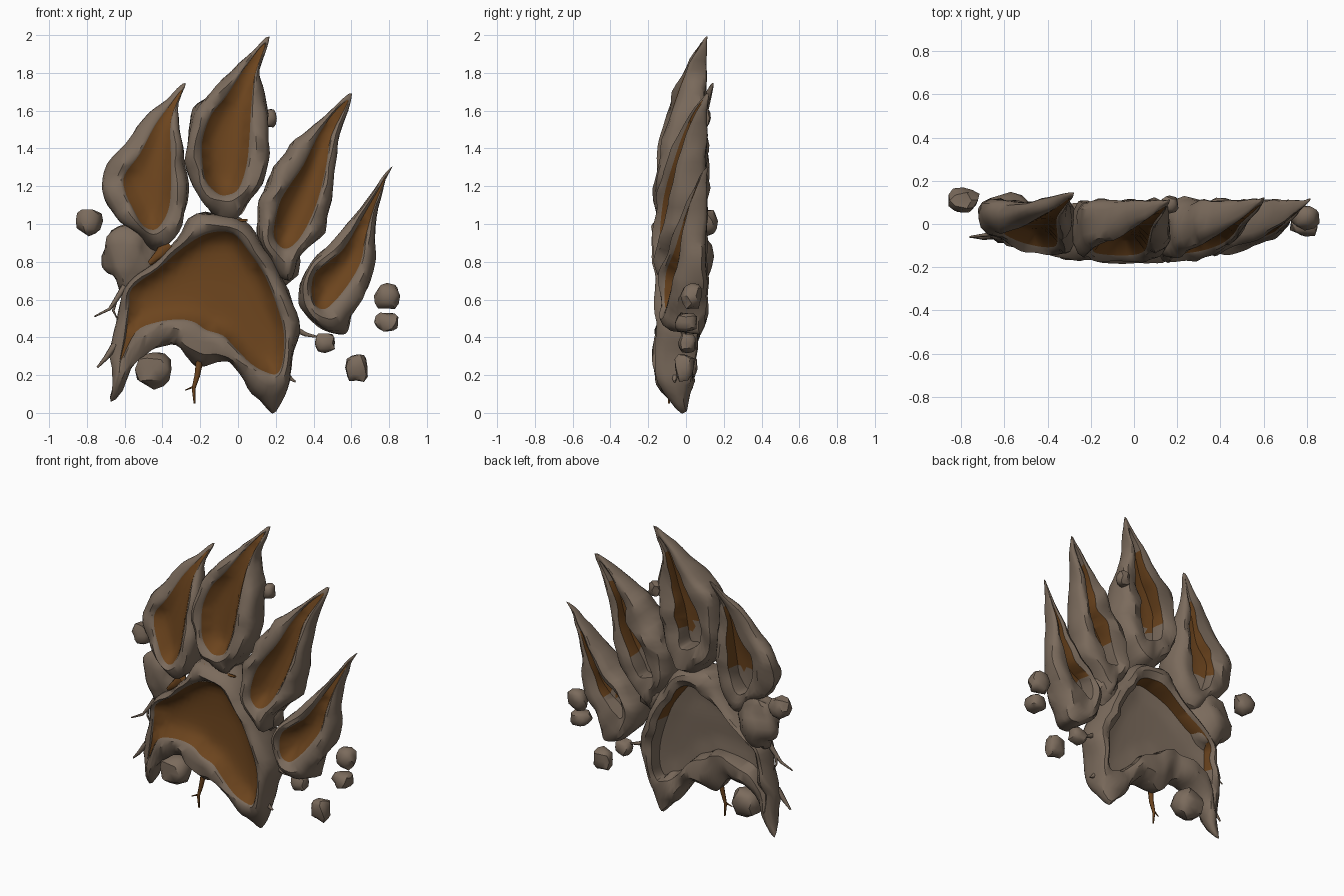
import bpy, bmesh, math, random
from mathutils import Vector, noise
from mathutils.geometry import delaunay_2d_cdt, intersect_point_line

if "Cube" in bpy.data.objects:
    bpy.data.objects.remove(bpy.data.objects["Cube"])

random.seed(4)


def material(name, rgb):
    m = bpy.data.materials.new(name)
    m.diffuse_color = (*rgb, 1)
    m.use_nodes = True
    m.node_tree.nodes["Principled BSDF"].inputs["Base Color"].default_value = m.diffuse_color
    return m


STONE = material("grey brown stone", (0.198, 0.147, 0.108))
EARTH = material("rust brown earth", (0.15, 0.058, 0.0125))


def finish(name, bm, mats, angle=40):
    me = bpy.data.meshes.new(name)
    bm.to_mesh(me)
    bm.free()
    ob = bpy.data.objects.new(name, me)
    bpy.context.collection.objects.link(ob)
    for m in mats:
        me.materials.append(m)
    bpy.ops.object.select_all(action='DESELECT')
    ob.select_set(True)
    bpy.context.view_layer.objects.active = ob
    bpy.ops.object.shade_smooth_by_angle(angle=math.radians(angle))
    return ob


def smooth_loop(pts, k=4):
    """Closed Catmull-Rom curve through 2D points."""
    out, n = [], len(pts)
    for i in range(n):
        a, b, c, d = (pts[(i + j) % n] for j in (-1, 0, 1, 2))
        for s in range(k):
            t = s / k
            out.append(0.5 * (2 * b + (c - a) * t + (2 * a - 5 * b + 4 * c - d) * t * t
                              + (3 * b - a - 3 * c + d) * t ** 3))
    return out


def edge_distance(p, loop):
    best = 9
    for i, a in enumerate(loop):
        b = loop[i - 1]
        q, f = intersect_point_line(p, a, b)
        q = Vector(q[:2]) if 0 <= f <= 1 else (a if f < 0 else b)
        best = min(best, (p - q).length)
    return best


def inside(p, loop):
    hit = False
    for i, a in enumerate(loop):
        b = loop[i - 1]
        if (a.y > p.y) != (b.y > p.y) and p.x < a.x + (p.y - a.y) * (b.x - a.x) / (b.y - a.y):
            hit = not hit
    return hit


def sheet(name, loop, height, mats, rule=None, flip=False):
    """Fill an outline with a dished sheet; rule picks the second colour."""
    pts = list(loop)
    n = len(pts)
    step = 0.04
    for i in range(-22, 23):
        for j in range(0, 52):
            p = Vector((i * step + (j % 2) * step / 2, j * step))
            if inside(p, loop) and edge_distance(p, loop) > 0.018:
                pts.append(p)
    vs, _, fs, *_ = delaunay_2d_cdt(pts, [(i, (i + 1) % n) for i in range(n)], [], 1, 1e-5)
    bm = bmesh.new()
    bv = [bm.verts.new((p.x, height(p, edge_distance(p, loop)), p.y)) for p in vs]
    for f in fs:
        face = bm.faces.new([bv[i] for i in (reversed(f) if flip else f)])
        c = sum((vs[i] for i in f), Vector((0, 0))) / 3
        if rule and rule(c):
            face.material_index = 1
    finish(name, bm, mats, 70)


def pad(name, rows, bend, shrink, is_palm=False):
    """Stone rim, earthy front dish and recessed back from paired outlines."""
    outer = smooth_loop([Vector(r[:2]) for r in rows])
    inner = smooth_loop([Vector(r[2:]) for r in rows])
    tip, base = Vector(rows[0][:2]), Vector(rows[len(rows) // 2][:2])
    axis = tip - base

    def along(p):
        return min(1, max(0, (p - base).dot(axis) / axis.length_squared))

    def front(p):
        y = -0.182 + 0.25 * p.x ** 2
        if is_palm:
            return y + 0.12 * max(0, 1 - p.y / 0.25) ** 2
        return y + bend * along(p) ** 2

    def back(p):
        if is_palm:
            return max(min(0.1, 0.015 + 0.12 * p.y), front(p) + 0.025)
        return max(0.11, front(p) + 0.015 + 0.05 * min(1, 5 * (1 - along(p))))

    def at(p, f):
        a = front(p)
        return a + (back(p) - a) * f

    # where the recessed back shows earth instead of stone
    def earthy(p):
        if is_palm:
            return p.y > 0.68 or (p.x < -0.5 and p.y > 0.5)
        return 0.3 + 0.03 * math.sin(p.x * 60) < along(p) < 0.8

    # rim section: (0 inner .. 1 outer, 0 front .. 1 back)
    section = [(0, 0.12), (0.12, 0.05), (0.38, 0), (0.7, 0.06), (0.93, 0.22), (1, 0.5), (0.94, 0.8),
               (0.65, 0.96), (0.25, 1), (shrink, 0.92), (shrink - 0.1, 0.56)]
    bm = bmesh.new()
    rings = []
    for k, (s, d) in enumerate(section):
        ring = []
        for o, i in zip(outer, inner):
            p = i + (o - i) * s
            v = Vector((p.x, at(p, d), p.y))
            if 1 < k < 10:
                v += noise.noise_vector(v * 8) * min(0.03, 0.24 * (o - i).length)
            ring.append(bm.verts.new(v))
        rings.append(ring)
    n = len(outer)
    for k, a in enumerate(rings):
        b = rings[(k + 1) % len(rings)]
        for i in range(n):
            j = (i + 1) % n
            f = bm.faces.new((a[i], a[j], b[j], b[i]))
            if k == 9 and earthy(f.calc_center_median().xz):
                f.material_index = 1
    bmesh.ops.recalc_face_normals(bm, faces=bm.faces)
    finish(name + "_rim", bm, [STONE, EARTH])

    sheet(name + "_front_dish", inner,
          lambda p, d: at(p, 0.11 + 0.31 * (1 - math.exp(-d / 0.032))), [EARTH])
    floor = [i + (o - i) * (shrink - 0.1) for o, i in zip(outer, inner)]
    sheet(name + "_back_floor", floor, lambda p, d: at(p, 0.56 - 0.06 * min(1, d / 0.08)),
          [STONE, EARTH], None if is_palm else earthy, True)


# toes: outer x, z and inner x, z, clockwise from the claw tip
pad("toe_one", [(-.28, 1.745, -.295, 1.71), (-.32, 1.6, -.355, 1.55), (-.29, 1.4, -.355, 1.35),
                (-.27, 1.22, -.355, 1.2), (-.29, 1.03, -.37, 1.07), (-.35, .89, -.43, .975),
                (-.46, .88, -.5, .99), (-.58, .98, -.56, 1.09), (-.69, 1.1, -.6, 1.18),
                (-.72, 1.24, -.6, 1.26), (-.63, 1.39, -.52, 1.37), (-.5, 1.55, -.44, 1.52),
                (-.38, 1.66, -.36, 1.63)], 0.3, -0.4)
pad("toe_two", [(.17, 2, .145, 1.955), (.12, 1.82, .09, 1.79), (.135, 1.69, .07, 1.62),
                (.17, 1.45, .06, 1.45), (.155, 1.3, .045, 1.31), (.07, 1.13, .005, 1.19),
                (0, 1.02, -.05, 1.155), (-.09, 1.03, -.105, 1.16), (-.2, 1.13, -.17, 1.23),
                (-.27, 1.28, -.19, 1.36), (-.265, 1.45, -.185, 1.46), (-.24, 1.6, -.14, 1.58),
                (-.12, 1.73, -.06, 1.68), (.05, 1.89, .06, 1.86)], 0.28, -0.4)
pad("toe_three", [(.606, 1.69, .585, 1.655), (.54, 1.48, .495, 1.47), (.52, 1.33, .465, 1.3),
                  (.5, 1.13, .42, 1.12), (.45, .95, .36, .98), (.33, .83, .3, .895),
                  (.27, .7, .245, .87), (.17, .8, .2, .91), (.1, .95, .19, .98),
                  (.11, 1.11, .22, 1.11), (.16, 1.25, .27, 1.2), (.27, 1.42, .345, 1.31),
                  (.4, 1.52, .42, 1.46), (.5, 1.61, .5, 1.58)], 0.2, -0.35)
pad("toe_four", [(.81, 1.31, .785, 1.255), (.75, 1.13, .72, 1.09), (.72, .95, .675, .93),
                 (.73, .8, .65, .8), (.67, .63, .59, .69), (.59, .47, .52, .6),
                 (.54, .42, .46, .55), (.42, .46, .41, .57), (.335, .55, .39, .64),
                 (.33, .68, .405, .735), (.4, .81, .48, .8), (.51, .92, .56, .87),
                 (.65, 1.09, .65, 1.02), (.74, 1.21, .73, 1.16)], 0.12, -0.35)
# palm
pad("palm", [(-.23, 1.06, -.16, .95), (.03, 1.02, -.03, .95), (.14, .87, .06, .85),
             (.24, .71, .15, .71), (.325, .47, .235, .47), (.29, .29, .24, .3), (.27, .14, .21, .21),
             (.175, .01, .15, .215), (.05, .13, .07, .26), (-.03, .26, -.02, .35),
             (-.1, .27, -.08, .41), (-.2, .25, -.17, .44), (-.27, .31, -.23, .48),
             (-.36, .37, -.31, .495), (-.47, .33, -.43, .48), (-.57, .23, -.54, .43),
             (-.665, .06, -.62, .28), (-.68, .29, -.595, .4), (-.635, .48, -.575, .56),
             (-.61, .66, -.56, .66), (-.45, .79, -.42, .765), (-.32, .92, -.29, .875)],
    0, -0.15, True)


def rock(name, loc, size, rough=0.3, sub=2, power=0.75):
    """Rounded block: a sphere pushed toward a box, then roughened."""
    bm = bmesh.new()
    bmesh.ops.create_icosphere(bm, subdivisions=sub, radius=1)
    off = Vector([random.uniform(0, 50) for _ in range(3)])
    for v in bm.verts:
        scale = 1 + rough * noise.noise(v.co * 1.5 + off)
        v.co = Vector(loc) + Vector([math.copysign(abs(c) ** power, c) * scale * s
                                     for c, s in zip(v.co, size)])
    finish(name, bm, [STONE], 40)


# loose stones and the lumps joining the toes to the palm
for i, (loc, size) in enumerate([
        ((-.79, .11, 1.015), (.066, .06, .066)), ((-.445, -.02, .23), (.092, .08, .09)),
        ((.46, .01, .37), (.059, .045, .05)), ((.63, -.01, .24), (.06, .05, .073)),
        ((.79, .03, .62), (.066, .056, .066)), ((.79, 0, .48), (.062, .058, .05)),
        ((.165, .09, 1.56), (.04, .04, .05))]):
    rock(f"loose_stone_{i + 1}", loc, size)
rock("side_lump", (-.57, .03, .83), (.14, .1, .18), .3, 3, 0.9)
rock("toe_joint_lump", (.24, 0, .8), (.09, .08, .13), .25, 2, 1)
rock("heel_lump", (-.17, -.03, .34), (.1, .07, .08), .3, 2, 1)


def root(name, pts, r, mat):
    cu = bpy.data.curves.new(name, 'CURVE')
    cu.dimensions = '3D'
    cu.bevel_depth = r
    cu.bevel_resolution = 1
    sp = cu.splines.new('POLY')
    sp.points.add(len(pts) - 1)
    for i, (p, co) in enumerate(zip(sp.points, pts)):
        p.co = (*co, 1)
        p.radius = 1 - 0.75 * i / (len(pts) - 1)
    cu.materials.append(mat)
    ob = bpy.data.objects.new(name, cu)
    bpy.context.collection.objects.link(ob)
    bpy.ops.object.select_all(action='DESELECT')
    ob.select_set(True)
    bpy.context.view_layer.objects.active = ob
    bpy.ops.object.convert(target='MESH')


# roots and splinters
root("hanging_root", [(-.2, -.08, .3), (-.215, -.09, .2), (-.235, -.09, .13), (-.23, -.09, .05)], .02, EARTH)
root("hanging_root_twig", [(-.22, -.09, .19), (-.23, -.09, .14), (-.28, -.1, .12)], .012, EARTH)
root("side_root", [(-.6, -.03, .67), (-.645, -.04, .6), (-.68, -.05, .55), (-.76, -.06, .51)], .018, STONE)
root("side_root_twig", [(-.65, -.04, .59), (-.66, -.03, .54), (-.635, -.03, .49)], .011, STONE)
root("side_splinter", [(-.65, -.05, .36), (-.7, -.06, .29), (-.745, -.06, .24)], .022, STONE)
root("heel_splinter", [(.25, -.06, .21), (.28, -.06, .18), (.305, -.06, .165)], .02, STONE)
root("stone_splinter", [(.29, -.02, .45), (.36, -.01, .415), (.43, 0, .4)], .02, STONE)
root("upper_root", [(-.18, -.1, 1.03), (-.08, -.1, 1.015), (.05, -.1, 1.02)], .025, EARTH)
root("lump_root", [(-.37, -.06, .88), (-.41, -.08, .84), (-.47, -.08, .79)], .05, EARTH)
